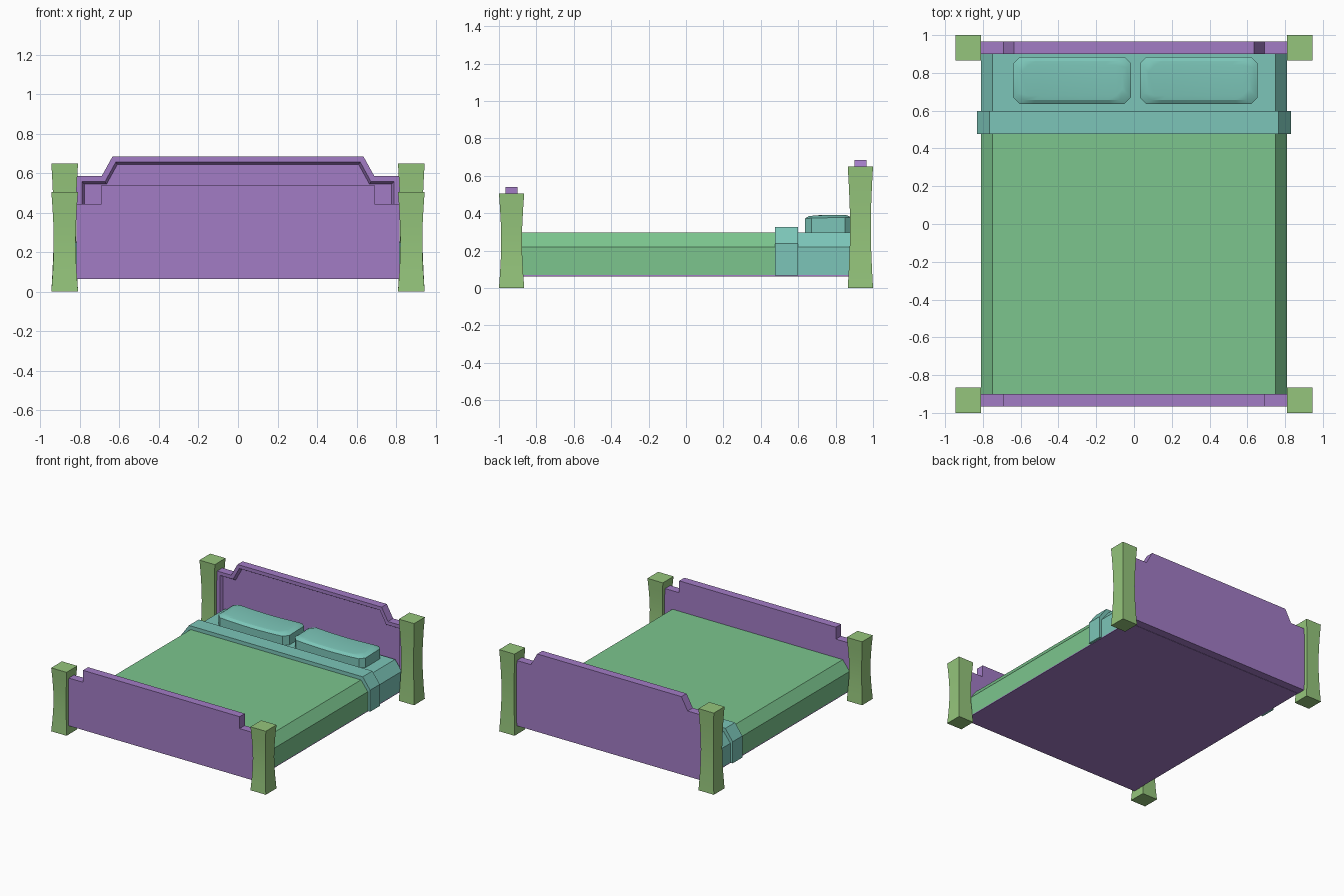
import bpy, bmesh, math

if "Cube" in bpy.data.objects:
    bpy.data.objects.remove(bpy.data.objects["Cube"])


def material(name, rgb):
    m = bpy.data.materials.new(name)
    m.diffuse_color = (*rgb, 1)
    m.use_nodes = True
    m.node_tree.nodes["Principled BSDF"].inputs["Base Color"].default_value = m.diffuse_color
    return m


PURPLE = material("board_purple", (0.36, 0.20, 0.56))
OLIVE = material("post_green", (0.30, 0.56, 0.20))
GREEN = material("blanket_green", (0.20, 0.56, 0.27))
TEAL = material("sheet_teal", (0.20, 0.56, 0.48))


def finish(name, bm, mat, smooth=False):
    bmesh.ops.recalc_face_normals(bm, faces=bm.faces[:])
    me = bpy.data.meshes.new(name)
    bm.to_mesh(me)
    bm.free()
    me.materials.append(mat)
    ob = bpy.data.objects.new(name, me)
    bpy.context.collection.objects.link(ob)
    if smooth:
        bpy.context.view_layer.objects.active = ob
        ob.select_set(True)
        bpy.ops.object.shade_smooth_by_angle(angle=math.radians(25))
        ob.select_set(False)
    return ob


def loft(bm, rings):
    loops = [[bm.verts.new(p) for p in r] for r in rings]
    n = len(loops[0])
    for a, b in zip(loops, loops[1:]):
        for i in range(n):
            bm.faces.new((a[i], a[(i + 1) % n], b[(i + 1) % n], b[i]))
    return bm.faces.new(loops[0][::-1]), bm.faces.new(loops[-1])


def mirrored(half):
    # half profile (x, z) from the bottom outwards and up, closed by its mirror
    return half + [(-x, z) for x, z in reversed(half)]


def extrude_y(name, half, y0, y1, mat, recess=False):
    bm = bmesh.new()
    front, _ = loft(bm, [[(x, y, z) for x, z in mirrored(half)] for y in (y0, y1)])
    if recess:
        bmesh.ops.recalc_face_normals(bm, faces=bm.faces[:])
        bmesh.ops.inset_region(bm, faces=[front], thickness=0.028, use_even_offset=True)
        bmesh.ops.inset_region(bm, faces=[front], thickness=0.013, depth=-0.022,
                               use_even_offset=True)
    return finish(name, bm, mat)


# Waisted corner posts
def post(name, x, y, h):
    bm = bmesh.new()
    rings = []
    for i in range(7):
        t = i / 6
        w = 0.0675 - 0.012 * math.sin(math.pi * t)
        rings.append([(x + sx * w, y + sy * w, h * t)
                      for sx, sy in ((-1, -1), (1, -1), (1, 1), (-1, 1))])
    loft(bm, rings)
    finish(name, bm, OLIVE, True)


for side, sx in (("left", -1), ("right", 1)):
    post(f"foot_post_{side}", sx * 0.8775, -0.9325, 0.505)
    post(f"head_post_{side}", sx * 0.8775, 0.9325, 0.65)

# End boards
extrude_y("footboard", [(0.818, 0.065), (0.818, 0.445), (0.69, 0.445), (0.69, 0.54)],
          -0.965, -0.90, PURPLE)
extrude_y("headboard", [(0.818, 0.065), (0.818, 0.585), (0.69, 0.585), (0.635, 0.685)],
          0.90, 0.965, PURPLE, True)

# Base panel, blanket, sheet and folded band
extrude_y("bed_base", [(0.81, 0.063), (0.81, 0.07)], -0.90, 0.90, PURPLE)
bedding = [(0.81, 0.07), (0.81, 0.22), (0.75, 0.298)]
extrude_y("blanket", bedding, -0.90, 0.50, GREEN)
extrude_y("sheet", bedding, 0.50, 0.905, TEAL)
extrude_y("sheet_fold", [(0.83, 0.066), (0.83, 0.238), (0.765, 0.327)], 0.476, 0.598, TEAL)


# Pillows: octagonal plan, soft upper edge, slight sag along the length
def pillow(name, cx):
    bm = bmesh.new()
    hx, hy, c, segs = 0.312, 0.125, 0.035, 8
    rings = []
    for inset, z in ((0, 0.295), (0, 0.368), (0.022, 0.383), (0.045, 0.386)):
        ax, ay = hx - inset, hy - inset
        bx = ax - c
        xs = [-bx + 2 * bx * i / segs for i in range(segs + 1)]
        ring = [(x, -ay) for x in xs] + [(ax, -ay + c), (ax, ay - c)]
        ring += [(x, ay) for x in reversed(xs)] + [(-ax, ay - c), (-ax, -ay + c)]
        rings.append([(cx + x, 0.76 + y,
                       z if z < 0.3 else z + 0.012 * (x / hx) ** 2 - 0.004 + 0.02 * y)
                      for x, y in ring])
    bottom, top = loft(bm, rings)
    # split the curved top into strips across the pillow
    v = list(top.verts)
    n = segs + 1
    bm.faces.remove(top)
    back = v[n + 2:2 * n + 2][::-1]
    for i in range(segs):
        bm.faces.new((v[i], v[i + 1], back[i + 1], back[i]))
    bm.faces.new((v[segs], v[n], v[n + 1], back[segs]))
    bm.faces.new((v[0], back[0], v[2 * n + 2], v[2 * n + 3]))
    finish(name, bm, TEAL, True)


pillow("pillow_left", -0.328)
pillow("pillow_right", 0.343)
